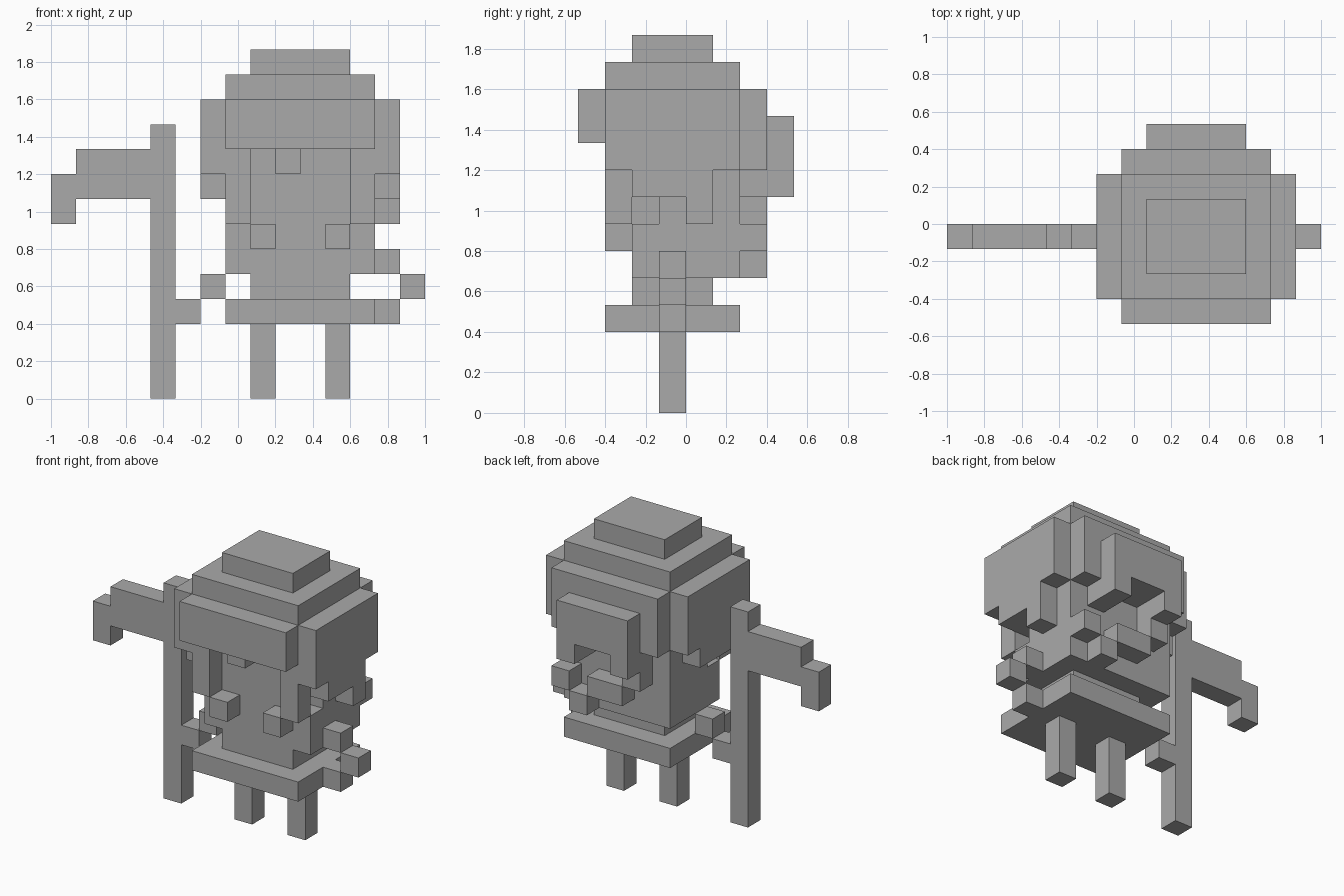
import bpy, bmesh
from mathutils import Vector

old = bpy.data.objects.get("Cube")
if old:
    bpy.data.objects.remove(old, do_unlink=True)

UNIT = 2 / 15                   # block size
ORIGIN = Vector((-7.5, -4, 0))  # centres the block grid
CENTRE = 10                     # middle of the body across x

# Landmarks along the depth, from front to back
BRIM, FRONT, CHEST, MIDDLE, BACK, BUN = range(0, 3), 1, 2, 3, 6, 7
# Landmarks up the height
HIP, WAIST, BELLY, CHIN, CHEEK, EAR, BROW, CROWN = 3, 4, 5, 7, 8, 9, 10, 12
BRIM = 0

grey = bpy.data.materials.new("plain grey")
grey.use_nodes = True
grey.diffuse_color = (0.4, 0.4, 0.4, 1)
shader = next(n for n in grey.node_tree.nodes if n.type == 'BSDF_PRINCIPLED')
shader.inputs["Base Color"].default_value = grey.diffuse_color

parts = {}


def block(x, y, z, width=1, depth=1, height=1):
    """Fill a box of cells from its lowest corner."""
    return {(i, j, k) for i in range(x, x + width)
            for j in range(y, y + depth) for k in range(z, z + height)}


def centred(half, y, z, depth=1, height=1):
    """Fill a box centred on the body."""
    return block(CENTRE - half, y, z, half * 2, depth, height)


def pair(offset, y, z, depth=1, height=1):
    """Fill a column on each side of the body."""
    right = block(CENTRE - offset, y, z, depth=depth, height=height)
    left = block(CENTRE + offset - 1, y, z, depth=depth, height=height)
    return right | left


def build(name, cells, filled):
    """Make the outer faces of a block group and merge flat areas."""
    bm = bmesh.new()
    for cell in sorted(cells):
        for axis in range(3):
            for side in (False, True):
                near = list(cell)
                near[axis] += 1 if side else -1
                if tuple(near) in filled:
                    continue
                across, along = Vector(), Vector()
                across[(axis + 1) % 3] = along[(axis + 2) % 3] = 1
                corner = Vector(cell) + ORIGIN
                corner[axis] += side
                loop = [corner, corner + across, corner + across + along, corner + along]
                if not side:
                    loop.reverse()
                bm.faces.new([bm.verts.new(p * UNIT) for p in loop])
    bmesh.ops.remove_doubles(bm, verts=bm.verts[:], dist=0.001)
    bmesh.ops.dissolve_limit(bm, angle_limit=0.02, verts=bm.verts[:], edges=bm.edges[:])
    mesh = bpy.data.meshes.new(name)
    bm.to_mesh(mesh)
    bm.free()
    mesh.materials.append(grey)
    bpy.context.collection.objects.link(bpy.data.objects.new(name, mesh))


# Body
parts["legs"] = pair(2, MIDDLE, 0, height=HIP)
parts["skirt"] = centred(3, FRONT, HIP, depth=5)
parts["waist"] = centred(2, CHEST, WAIST, depth=3)
parts["torso"] = centred(3, CHEST, BELLY, depth=4, height=2)
parts["head"] = centred(2, CHEST, CHIN, depth=4, height=3)
parts["front_hands"] = pair(2, FRONT, CHIN - 1)

# Cap
parts["cap_base"] = centred(3, FRONT, BROW, depth=5, height=3)
parts["cap_top"] = centred(2, CHEST, CROWN + 1, depth=3)
parts["brim"] = centred(3, BRIM, BROW, height=2)

# Hair, hanging in uneven strands
parts["forelock"] = block(CENTRE - 1, FRONT, EAR)
parts["front_strands"] = pair(3, FRONT, CHIN, height=3)
parts["inner_hair"] = pair(3, MIDDLE, CHIN, depth=3, height=3) | pair(3, CHEST, CHEEK, height=2)
parts["side_hair"] = pair(4, FRONT, EAR, depth=5, height=3) | pair(4, CHEST, CHEEK, depth=3)
parts["left_side_strand"] = block(CENTRE + 3, MIDDLE + 1, CHIN)
parts["back_hair"] = centred(3, BACK, EAR, height=3) | pair(2, BACK, CHEEK)
parts["back_bun"] = centred(2, BUN, EAR, height=2) | pair(2, BUN, CHEEK)

# Zigzag tail behind the torso
low = CENTRE + 1
parts["tail"] = {(x, BACK, BELLY + abs(x - low)) for x in range(low - 1, low + 2)}
parts["tail"] |= {(low - 1 - i, BACK, BELLY + i) for i in (1, 2)}

# Bent left arm and straight right arm, both in diagonal steps
parts["left_arm"] = {(CENTRE + 4 - abs(z - WAIST), MIDDLE, z) for z in range(HIP, BELLY + 1)}
parts["right_arm"] = {(z + 2, MIDDLE, z) for z in (HIP, WAIST)}

# Long tool
parts["tool_pole"] = block(4, MIDDLE, 0, height=11)
parts["tool_blade"] = block(1, MIDDLE, CHEEK, width=3, height=2)
parts["tool_tip"] = block(0, MIDDLE, CHIN, height=2)

everything = set().union(*parts.values())
for part, part_cells in parts.items():
    build(part, part_cells, everything)
